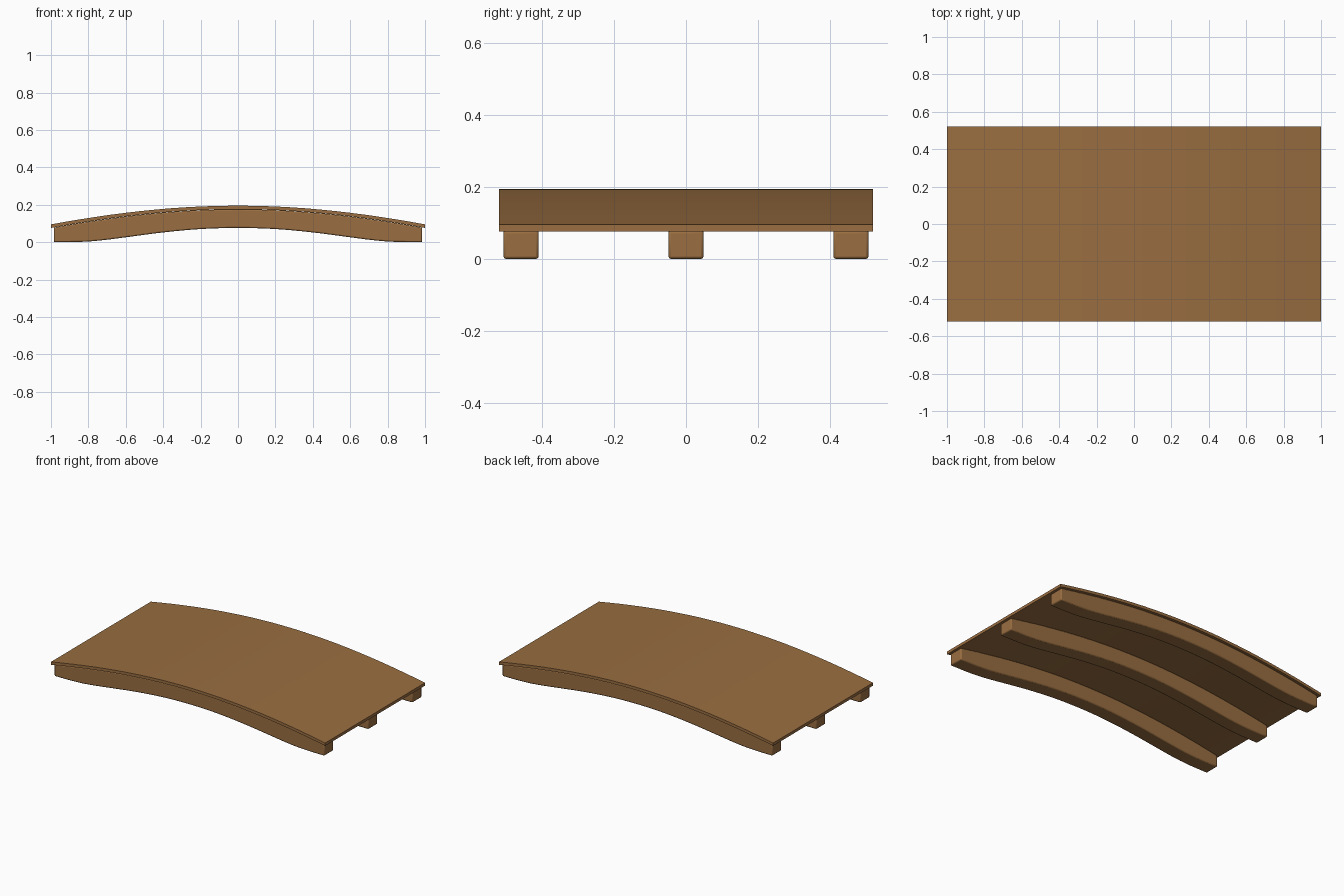
import bpy, bmesh, math
from mathutils import Vector

if "Cube" in bpy.data.objects:
    bpy.data.objects.remove(bpy.data.objects["Cube"])

wood = bpy.data.materials.new("warm brown wood")
wood.diffuse_color = (0.32, 0.155, 0.052, 1)
wood.use_nodes = True
wood.node_tree.nodes["Principled BSDF"].inputs["Base Color"].default_value = wood.diffuse_color

PLANKS, HALF_W, THICK = 25, 0.52, 0.019


def deck_top(x):
    """Height of the walking surface: a gentle arch."""
    return 0.095 + 0.1 * (0.6 * (1 - x * x) + 0.4 * math.cos(math.pi / 2 * x))


# Underside of a beam: flat feet, then a soft arch (distance from centre, height)
UNDER = [(0, .076), (.2, .070), (.4, .052), (.6, .026), (.7, .013),
         (.78, .005), (.86, .001), (1.0, 0)]


def beam_bottom(x):
    x = abs(x)
    for i in range(len(UNDER) - 1):
        (x0, z0), (x1, z1) = UNDER[i], UNDER[i + 1]
        if x <= x1:
            # smooth cubic between neighbouring points
            def slope(k):
                if k == 0 or k == len(UNDER) - 1:
                    return 0
                a, b = UNDER[k - 1], UNDER[k + 1]
                return (b[1] - a[1]) / (b[0] - a[0])
            h = x1 - x0
            t = (x - x0) / h
            return ((2*t**3 - 3*t*t + 1) * z0 + (t**3 - 2*t*t + t) * h * slope(i)
                    + (3*t*t - 2*t**3) * z1 + (t**3 - t*t) * h * slope(i + 1))
    return 0


def finish(bm, name):
    bmesh.ops.recalc_face_normals(bm, faces=bm.faces)
    me = bpy.data.meshes.new(name)
    bm.to_mesh(me)
    bm.free()
    me.materials.append(wood)
    ob = bpy.data.objects.new(name, me)
    bpy.context.collection.objects.link(ob)
    return ob


def extrude_profile(bm, pts, y0, y1):
    """Closed x-z outline pushed from y0 to y1."""
    face = bm.faces.new([bm.verts.new((x, y0, z)) for x, z in pts])
    res = bmesh.ops.extrude_face_region(bm, geom=[face])
    verts = [v for v in res["geom"] if isinstance(v, bmesh.types.BMVert)]
    bmesh.ops.translate(bm, verts=verts, vec=Vector((0, y1 - y0, 0)))


# Deck: flat planks laid edge to edge along the arch
bm = bmesh.new()
w = 2 / PLANKS
for i in range(PLANKS):
    a, b = -1 + i * w, -1 + (i + 1) * w
    za, zb = deck_top(a), deck_top(b)
    extrude_profile(bm, [(a, za - THICK), (b, zb - THICK), (b, zb), (a, za)],
                    -HALF_W, HALF_W)
finish(bm, "deck_planks")

# Three arched beams carrying the deck, with eased edges
xs = [-0.985 + 1.97 * i / 48 for i in range(49)]
for name, y in (("front_beam", -0.459), ("middle_beam", 0), ("back_beam", 0.459)):
    bm = bmesh.new()
    outline = [(x, beam_bottom(x)) for x in xs]
    outline += [(x, deck_top(x) - THICK - 0.001) for x in reversed(xs)]
    extrude_profile(bm, outline, y - 0.049, y + 0.049)
    ob = finish(bm, name)
    bev = ob.modifiers.new("eased_edges", 'BEVEL')
    bev.width = 0.007
    bev.segments = 2
    bev.limit_method = 'ANGLE'
    bev.angle_limit = math.radians(40)
    bpy.ops.object.select_all(action='DESELECT')
    ob.select_set(True)
    bpy.context.view_layer.objects.active = ob
    bpy.ops.object.shade_smooth_by_angle(angle=math.radians(30))
